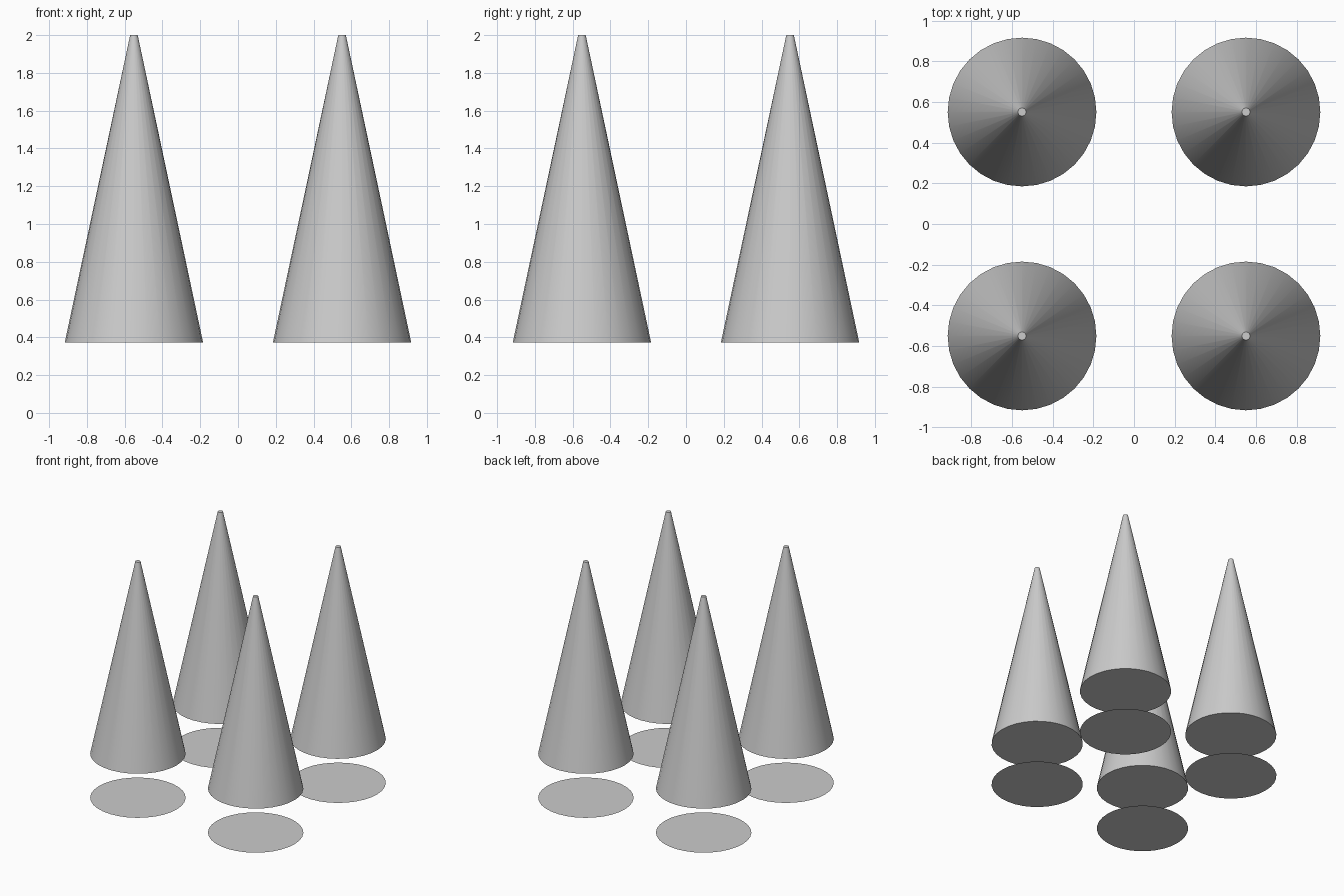
import bpy

if "Cube" in bpy.data.objects:
    bpy.data.objects.remove(bpy.data.objects["Cube"])

OFFSET = 0.551      # spacing of the four spikes from the centre
RADIUS = 0.366
BASE_Z, TOP_Z = 0.373, 2.0
SIDES = 32


def smooth(obj):
    bpy.ops.object.shade_smooth_by_angle(angle=0.6)
    return obj


for row, y in (("front", -OFFSET), ("back", OFFSET)):
    for side, x in (("left", -OFFSET), ("right", OFFSET)):
        # Tapered spike with a small blunt tip
        bpy.ops.mesh.primitive_cone_add(
            vertices=SIDES, radius1=RADIUS, radius2=0.02,
            depth=TOP_Z - BASE_Z, location=(x, y, (BASE_Z + TOP_Z) / 2))
        spike = smooth(bpy.context.object)
        spike.name = f"{row}_{side}_cone"

        # Flat disc lying on the ground below the spike
        bpy.ops.mesh.primitive_circle_add(
            vertices=SIDES, radius=RADIUS, fill_type='NGON', location=(x, y, 0))
        disc = bpy.context.object
        disc.data.flip_normals()
        disc.name = f"{row}_{side}_ground_disc"
